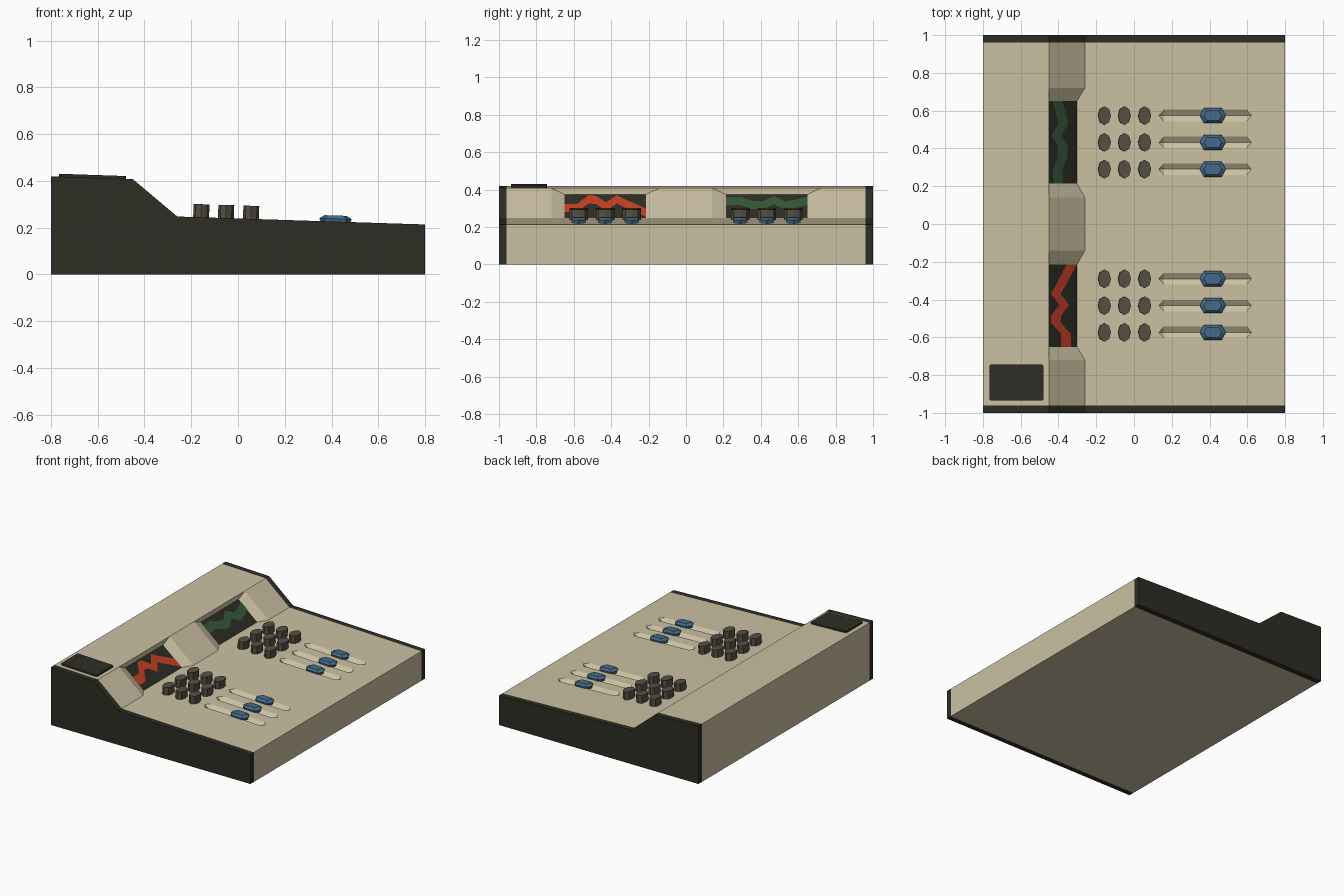
import bpy, bmesh, math
from mathutils import Matrix

if "Cube" in bpy.data.objects:
    bpy.data.objects.remove(bpy.data.objects["Cube"])


def material(name, rgb):
    m = bpy.data.materials.new(name)
    m.diffuse_color = (*rgb, 1)
    m.use_nodes = True
    m.node_tree.nodes["Principled BSDF"].inputs["Base Color"].default_value = m.diffuse_color
    return m


CREAM = material("cream", (0.60, 0.53, 0.365))
DARK = material("dark_olive", (0.027, 0.026, 0.018))
KEY = material("key_brown", (0.095, 0.08, 0.058))
BLUE = material("slider_blue", (0.058, 0.15, 0.25))
RED = material("wave_red", (0.58, 0.05, 0.018))
GREEN = material("wave_green", (0.036, 0.095, 0.042))


def finish(bm, name, *mats, fix=True):
    if fix:
        bmesh.ops.recalc_face_normals(bm, faces=bm.faces)
    me = bpy.data.meshes.new(name)
    bm.to_mesh(me)
    bm.free()
    for m in mats:
        me.materials.append(m)
    ob = bpy.data.objects.new(name, me)
    bpy.context.collection.objects.link(ob)
    return ob


def loft(bm, rings):
    """Closed solid through rings of equal length."""
    vs = [[bm.verts.new(p) for p in r] for r in rings]
    n = len(vs[0])
    for a, b in zip(vs, vs[1:]):
        for i in range(n):
            j = (i + 1) % n
            bm.faces.new((a[i], a[j], b[j], b[i]))
    bm.faces.new(vs[0])
    bm.faces.new(vs[-1])


T, B = (-0.45, 0.408), (-0.26, 0.248)      # slope top and foot
TI, BI = (-0.45, 0.374), (-0.302, 0.249)   # recessed screen top and foot
BACK, FRONT = 0.42, 0.214


def deck(x):
    return B[1] + (x - B[0]) * (FRONT - B[1]) / (0.8 - B[0])


# console body with two recessed screens in the slope
bm = bmesh.new()
ys = [-0.96, -0.72, -0.14, 0.14, 0.72, 0.96]
top = [bm.verts.new((T[0], y, T[1])) for y in ys]
foot = [bm.verts.new((B[0], y, B[1])) for y in ys]
ends = [[bm.verts.new((x, y, z)) for x, z in ((-0.8, BACK), (-0.8, 0), (0.8, 0), (0.8, FRONT))]
        for y in (-0.96, 0.96)]
lo, hi = ends
bm.faces.new(top + [hi[0], lo[0]])
bm.faces.new(foot + [hi[3], lo[3]])
for i in range(3):
    bm.faces.new((lo[i], lo[i + 1], hi[i + 1], hi[i]))
for e, k in ((lo, 0), (hi, -1)):
    bm.faces.new(e + [foot[k], top[k]])
for i in range(5):
    outer = [top[i], foot[i], foot[i + 1], top[i + 1]]
    if i in (1, 3):
        a, b = ys[i] + 0.07, ys[i + 1] - 0.075 if i == 1 else ys[i + 1] - 0.07
        if i == 3:
            a = ys[i] + 0.075
        inner = [bm.verts.new((p[0], y, p[1])) for p, y in ((TI, a), (BI, a), (BI, b), (TI, b))]
        for j in range(4):
            k = (j + 1) % 4
            bm.faces.new((outer[j], outer[k], inner[k], inner[j]))
        bm.faces.new(inner).material_index = 1
    else:
        bm.faces.new(outer)
body = finish(bm, "console_body", CREAM, DARK)

ROWS = [s * y for s in (-1, 1) for y in (0.29, 0.432, 0.574)]

# V-shaped slider grooves cut into the deck
bm = bmesh.new()
for y in ROWS:
    pts = [(0.128, 0, 0.002), (0.16, 0.034, 0.002), (0.595, 0.034, 0.002), (0.625, 0, 0.002),
           (0.595, -0.034, 0.002), (0.16, -0.034, 0.002), (0.16, 0, -0.02), (0.595, 0, -0.02)]
    vs = [bm.verts.new((x, y + dy, deck(x) + dz)) for x, dy, dz in pts]
    bmesh.ops.convex_hull(bm, input=vs)
cutter = finish(bm, "groove_cutter", CREAM)
cutter.hide_render = True
mod = body.modifiers.new("grooves", 'BOOLEAN')
mod.operation, mod.solver, mod.object = 'DIFFERENCE', 'EXACT', cutter
bpy.context.view_layer.objects.active = body
body.select_set(True)
bpy.ops.object.modifier_apply(modifier=mod.name)
bpy.data.objects.remove(cutter)

# dark side panels following the console outline
outline = [(-0.8, 0), (0.8, 0), (0.8, FRONT), B, T, (-0.8, BACK)]
for s, name in ((-1, "side_panel_near"), (1, "side_panel_far")):
    bm = bmesh.new()
    loft(bm, [[(x, s * y, z) for x, z in outline] for y in (0.96, 1.0)])
    finish(bm, name, DARK)

# dark plate on the rear shelf, with clipped corners
bm = bmesh.new()
c, rect = 0.008, []
x0, x1, y0, y1 = -0.765, -0.478, -0.935, -0.743
rect = [(x0 + c, y0), (x1 - c, y0), (x1, y0 + c), (x1, y1 - c),
        (x1 - c, y1), (x0 + c, y1), (x0, y1 - c), (x0, y0 + c)]
loft(bm, [[(x, y, BACK - (x + 0.8) * 0.034 + h) for x, y in rect] for h in (-0.002, 0.012)])
finish(bm, "shelf_plate", DARK)

# zigzag traces on the screens: (y, centre x)
waves = {
    "red_trace": (RED, [(-0.65, -0.36), (-0.58, -0.36), (-0.555, -0.385), (-0.52, -0.415),
                        (-0.48, -0.41), (-0.43, -0.37), (-0.40, -0.39), (-0.37, -0.415),
                        (-0.33, -0.39), (-0.28, -0.365), (-0.215, -0.33)]),
    "green_trace": (GREEN, [(0.215, -0.40), (0.29, -0.405), (0.35, -0.38), (0.41, -0.375),
                            (0.47, -0.41), (0.53, -0.375), (0.58, -0.385), (0.65, -0.405)]),
}
slope = (BI[1] - TI[1]) / (BI[0] - TI[0])
for name, (mat, pts) in waves.items():
    bm = bmesh.new()
    rows = []
    for y, x in pts:
        xs = (max(x - 0.026, TI[0] + 0.002), min(x + 0.026, BI[0] - 0.002))
        rows.append([bm.verts.new((q, y, TI[1] + (q - TI[0]) * slope + 0.004)) for q in xs])
    for a, b in zip(rows, rows[1:]):
        bm.faces.new((a[0], a[1], b[1], b[0]))
    finish(bm, name, mat, fix=False)

# oval keys, three by three beside each screen
tilt = Matrix.Rotation(-math.atan(deck(0) - deck(1)) * -1, 4, 'Y')
bm = bmesh.new()
for y in ROWS:
    for x in (-0.157, -0.051, 0.056):
        place = Matrix.Translation((x, y, deck(x) + 0.023)) @ tilt @ Matrix.Diagonal((0.034, 0.049, 1, 1))
        bmesh.ops.create_cone(bm, cap_ends=True, segments=8, radius1=1, radius2=1, depth=0.066, matrix=place)
finish(bm, "keys", KEY)

# slider knobs: long hexagons with a chamfered top
bm = bmesh.new()
for y in ROWS:
    rings = []
    for h, f in ((-0.006, 0.9), (0.012, 1.0), (0.026, 0.68)):
        ring = [(-0.069, 0), (-0.047, -0.04), (0.047, -0.04), (0.069, 0), (0.047, 0.04), (-0.047, 0.04)]
        rings.append([(0.417 + a * f, y + b * f, deck(0.417 + a * f) + h) for a, b in ring])
    loft(bm, rings)
finish(bm, "slider_knobs", BLUE)
